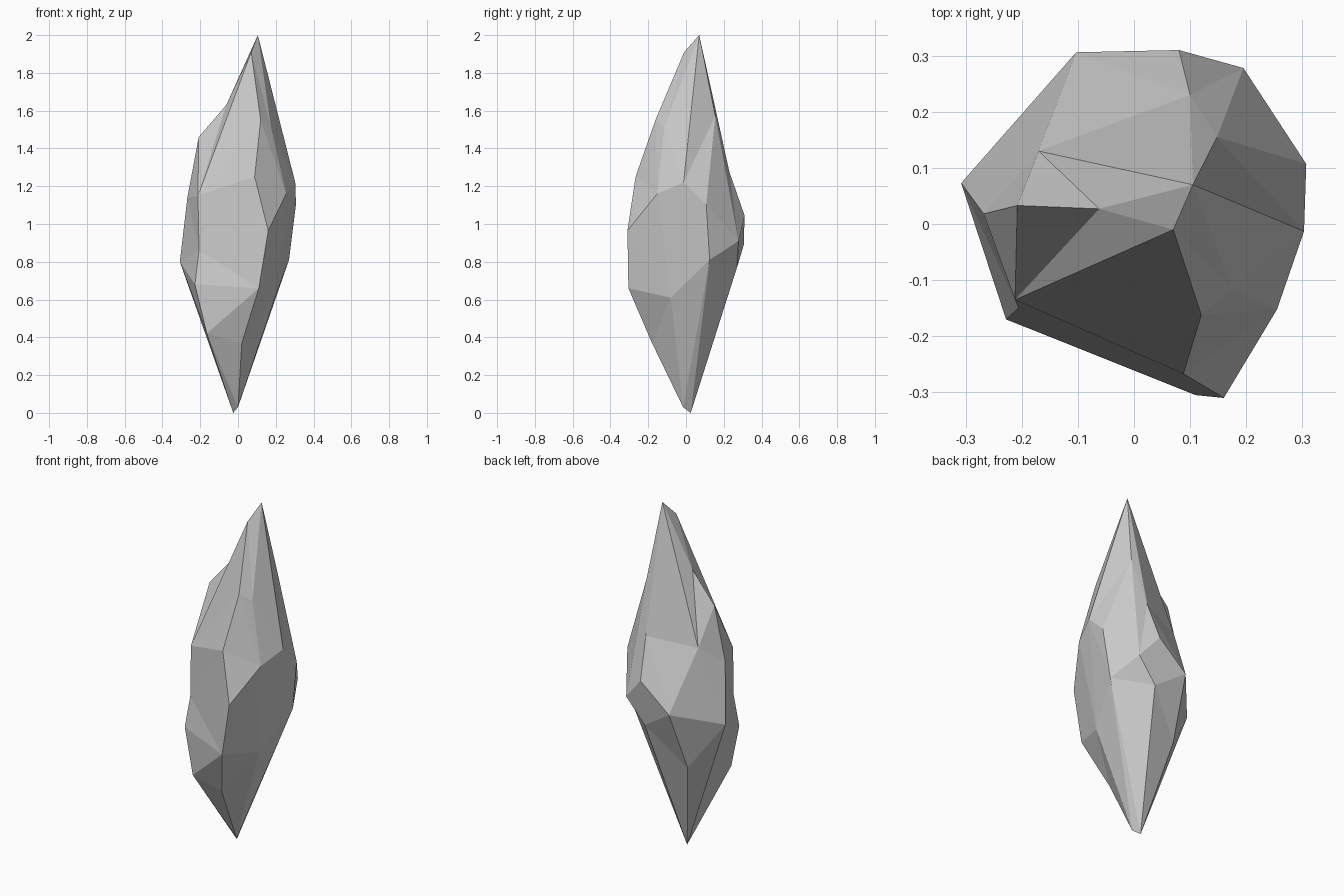
import bpy, bmesh
from mathutils import Vector

# Corner points of the shard, grouped from tip to base
tip = [(.105, .07, 2), (.07, -.01, 1.91), (-.062, .027, 1.63), (.148, .155, 1.57),
       (.12, -.162, 1.55), (.175, -.115, 1.51), (-.208, .033, 1.46)]
waist = [(.1, .23, 1.275), (.088, -.267, 1.25), (-.17, .13, 1.235), (.303, -.013, 1.22),
         (.255, -.152, 1.16), (-.212, -.135, 1.15), (-.268, .018, 1.14), (.307, .107, 1.105),
         (.08, .31, 1.045), (.16, -.31, .965)]
lower = [(.195, .278, .91), (-.103, .306, .89), (-.206, -.15, .86), (.27, .125, .81),
         (-.308, .073, .8), (.08, .27, .77), (-.228, -.17, .68), (.11, -.305, .66),
         (.195, -.08, .61), (-.13, .17, .535), (-.165, -.185, .42), (.02, -.18, .37),
         (0, -.015, .03), (-.025, .025, 0)]
points = [Vector(p) for p in tip + waist + lower]


# Puff the corners towards a ball so every one, even in a hollow, lies on the hull
def puffed(p):
    q = Vector((p.x, p.y, (p.z - 1) * .35))
    return q.normalized() * q.length ** .25


bm = bmesh.new()
origin = {bm.verts.new(puffed(p)): p for p in points}
bmesh.ops.convex_hull(bm, input=bm.verts[:])

# Move the skinned corners back to their real places
for v, p in origin.items():
    if v.is_valid:
        v.co = p
bmesh.ops.recalc_face_normals(bm, faces=bm.faces)

mesh = bpy.data.meshes.new("crystal_shard")
bm.to_mesh(mesh)
bm.free()
bpy.context.collection.objects.link(bpy.data.objects.new("crystal_shard", mesh))
